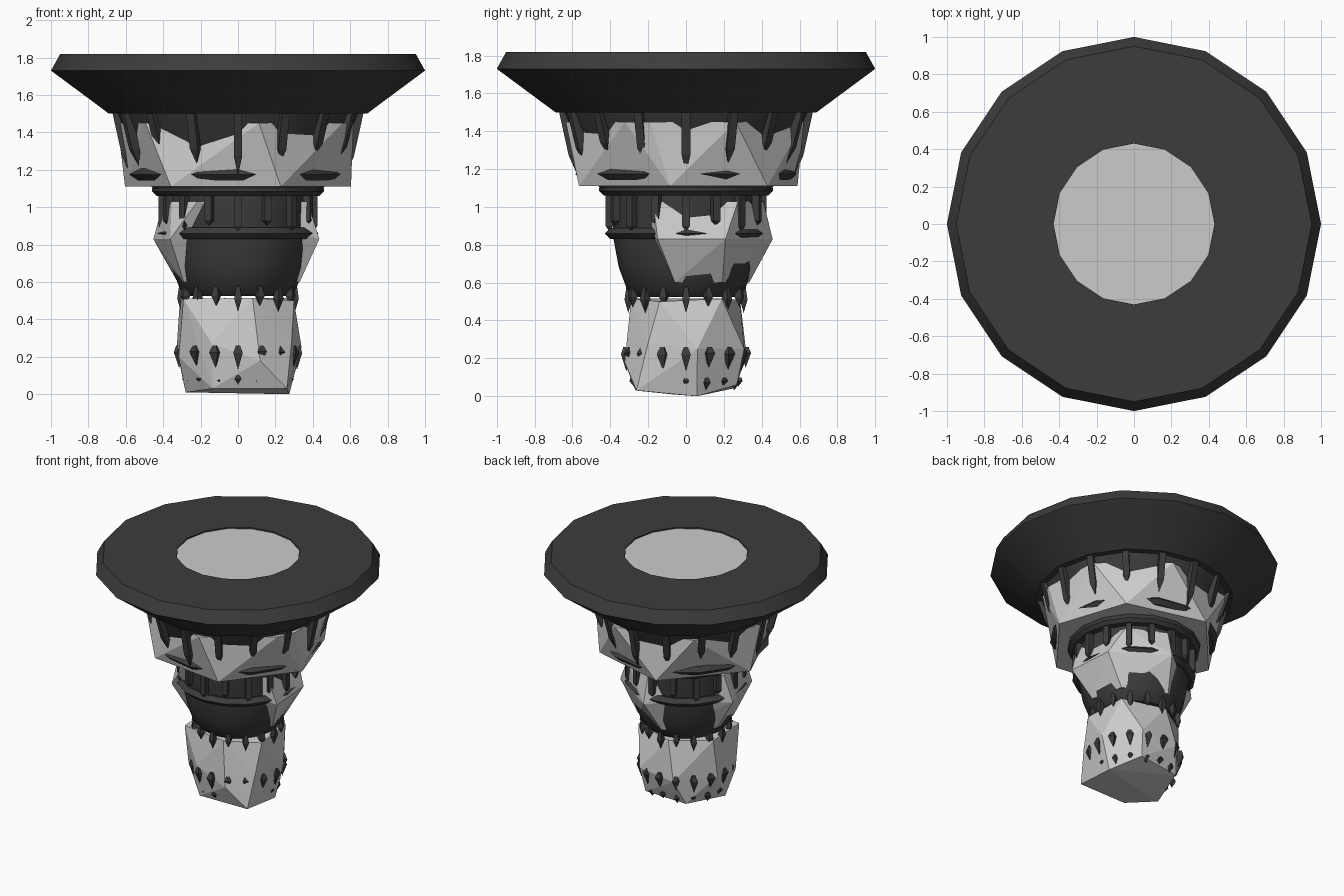
import bpy, bmesh, math
from mathutils import Vector

if "Cube" in bpy.data.objects:
    bpy.data.objects.remove(bpy.data.objects["Cube"])

dark = bpy.data.materials.new("dark_stone")
dark.diffuse_color = (0.045, 0.045, 0.045, 1)
dark.use_nodes = True
dark.node_tree.nodes["Principled BSDF"].inputs["Base Color"].default_value = dark.diffuse_color
SIDES = 16


def polar(angle, r, z):
    a = math.radians(angle)
    return Vector((r * math.cos(a), r * math.sin(a), z))


def finish(bm, name, mat=None, smooth=False):
    bmesh.ops.recalc_face_normals(bm, faces=bm.faces)
    mesh = bpy.data.meshes.new(name)
    bm.to_mesh(mesh)
    bm.free()
    ob = bpy.data.objects.new(name, mesh)
    bpy.context.collection.objects.link(ob)
    if mat:
        mesh.materials.append(mat)
    if smooth:
        bpy.ops.object.select_all(action='DESELECT')
        ob.select_set(True)
        bpy.context.view_layer.objects.active = ob
        bpy.ops.object.shade_smooth_by_angle(angle=math.radians(30))
    return ob


def lathe(name, profile, closed=False, caps=False, mat=dark):
    bm = bmesh.new()
    rings = [[bm.verts.new(polar(360 * i / SIDES, r, z)) for i in range(SIDES)]
             for r, z in profile]
    pairs = list(zip(rings, rings[1:]))
    if closed:
        pairs.append((rings[-1], rings[0]))
    for a, b in pairs:
        for i in range(SIDES):
            j = (i + 1) % SIDES
            bm.faces.new((a[i], a[j], b[j], b[i]))
    if caps:
        bm.faces.new(rings[0])
        bm.faces.new(rings[-1])
    return finish(bm, name, mat, True)


def add_hull(bm, points):
    verts = [bm.verts.new(p) for p in points]
    res = bmesh.ops.convex_hull(bm, input=verts)
    loose = {v for v in res["geom_interior"] if isinstance(v, bmesh.types.BMVert)}
    bmesh.ops.delete(bm, geom=[v for v in loose if v.is_valid], context='VERTS')


def rock(name, points):
    bm = bmesh.new()
    add_hull(bm, [polar(*p) for p in points])
    return finish(bm, name)


def spikes(name, r_top, z_top, r_bot, bottoms, w, blunt=0.25, top_w=1.0):
    """Ring of tapered struts; bottoms is a repeating list of tip heights."""
    bm = bmesh.new()
    for i in range(SIDES):
        ang = 360 * i / SIDES
        z_bot = bottoms[i % len(bottoms)]
        side = polar(ang + 90, w / 2, 0)
        out = polar(ang, w / 2, 0)
        top, tip = polar(ang, r_top, z_top), polar(ang, r_bot, z_bot)
        low = tip.lerp(top, blunt)
        pts = [tip]
        for c, k in ((top, top_w), (low, 1.0)):
            pts += [c + side * k * s + out * k * t for s in (-1, 1) for t in (-1, 1)]
        add_hull(bm, pts)
    return finish(bm, name, dark)


# Wide dish on top, with its pale centre disc
lathe("dish", [(0.43, 1.76), (0.62, 1.50), (0.69, 1.50), (0.73, 1.53), (1.0, 1.73),
               (0.95, 1.82), (0.43, 1.82)], closed=True)
lathe("dish_centre", [(0.435, 1.77), (0.435, 1.81)], caps=True, mat=None)

# Dark turned cores
lathe("upper_core", [(0.44, 1.08), (0.47, 1.12), (0.56, 1.30), (0.65, 1.51)], caps=True)
lathe("middle_core", [(0.27, 0.525), (0.31, 0.56), (0.355, 0.68), (0.385, 0.84),
                      (0.39, 1.07)], caps=True)
lathe("collar", [(0.38, 1.06), (0.435, 1.06), (0.46, 1.085), (0.46, 1.10), (0.38, 1.11)],
      closed=True)

# Bands that show only between the rock corners
for name, r, z, h in (("upper_band", 0.585, 1.175, 0.032), ("middle_band", 0.43, 0.86, 0.03)):
    lathe(name, [(r - 0.14, z - h), (r - 0.03, z - h), (r, z), (r - 0.03, z + h),
                 (r - 0.14, z + h)], closed=True)

# Upper rock
rock("upper_rock",
     [(a, 0.61, 1.11) for a in (-126, -68, -8, 45, 105, 172)]
     + [(a, 0.645, 1.45) for a in (-140, -80, -30, -17, 24, 75, 130, 178)])

# Middle rock, dipping into the core at the front and back left
rock("middle_rock",
     [(a, 0.41, 1.03) for a in (-150, -122, -25, 42, 85, 165)]
     + [(a, 0.46, 0.83) for a in (-142, -19, 27, 85, 170)]
     + [(a, 0.335, 0.60) for a in (-150, -10, 35, 95, 165)])

# Lower rock
rock("lower_rock",
     [(-142, 0.37, 0.51), (-75, 0.30, 0.515), (-25, 0.33, 0.50), (35, 0.33, 0.515),
      (100, 0.29, 0.51), (160, 0.33, 0.51),
      (-155, 0.35, 0.20), (-115, 0.33, 0.27), (-70, 0.345, 0.18), (-35, 0.35, 0.28),
      (10, 0.345, 0.25), (60, 0.355, 0.25), (110, 0.34, 0.22), (165, 0.34, 0.24),
      (-117, 0.30, 0.03), (-45, 0.37, 0.03), (12, 0.28, 0.0), (60, 0.31, 0.06),
      (125, 0.30, 0.04), (-165, 0.29, 0.01)])

# Struts hanging from the dish, the collar and the middle core
spikes("upper_struts", 0.65, 1.51, 0.575, [1.17, 1.22, 1.27, 1.23], 0.045, 0.3)
spikes("middle_struts", 0.405, 1.07, 0.405, [0.87, 0.90], 0.04, 0.15)
spikes("lower_teeth", 0.305, 0.58, 0.305, [0.44, 0.47], 0.04, 0.5, 0.5)

# Dark crystals poking out of the lower rock
spikes("lower_crystals", 0.32, 0.26, 0.315, [0.13, 0.15, 0.14], 0.05, 0.7, 0.45)
spikes("foot_crystals", 0.285, 0.10, 0.275, [0.05, 0.03], 0.035, 0.6, 0.5)
